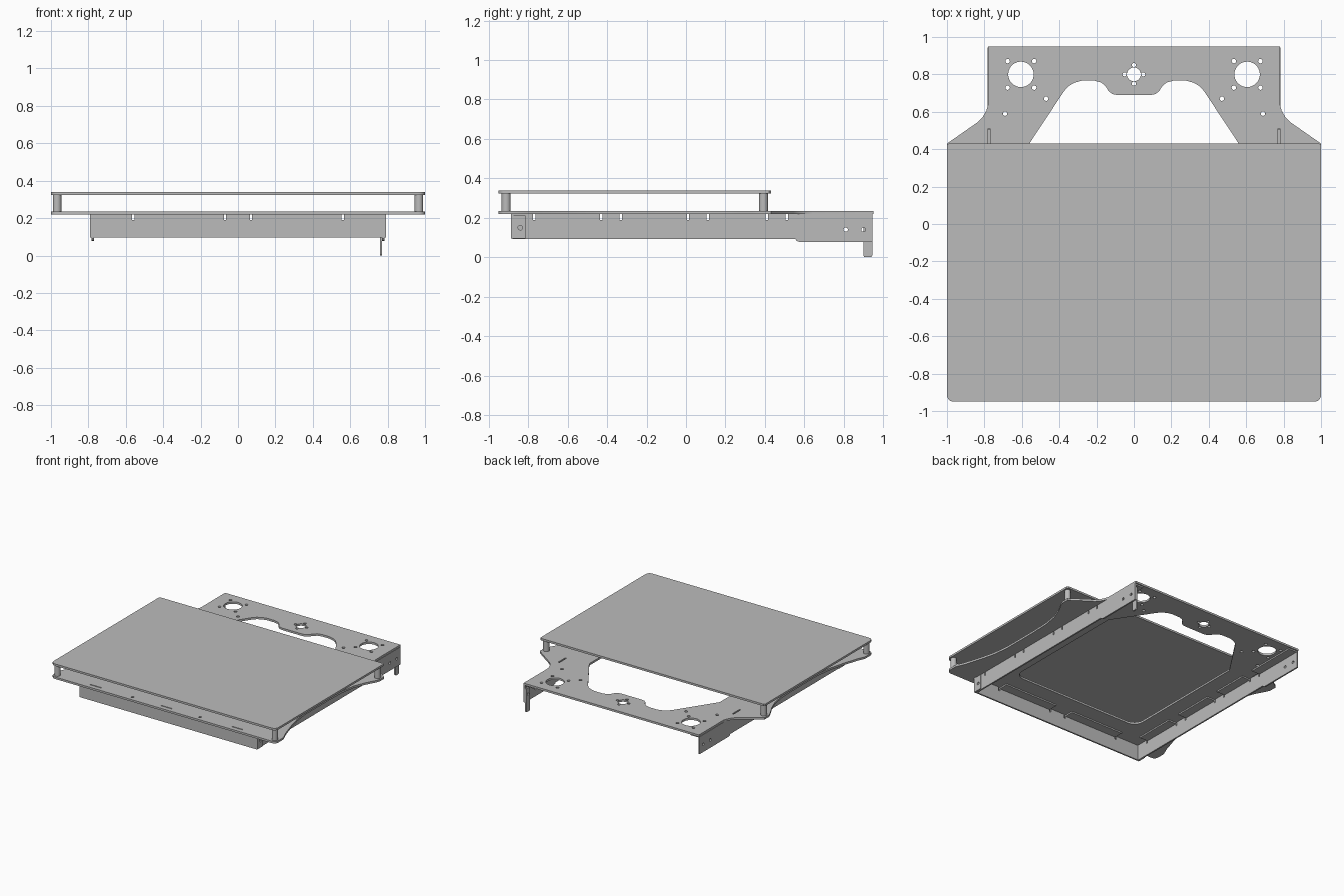
import bpy, bmesh, math
from mathutils import Matrix, Vector

if "Cube" in bpy.data.objects:
    bpy.data.objects.remove(bpy.data.objects["Cube"])

grey = bpy.data.materials.new("sheet_grey")
grey.use_nodes = True
grey.diffuse_color = (0.5, 0.5, 0.5, 1)
grey.node_tree.nodes["Principled BSDF"].inputs["Base Color"].default_value = (0.5, 0.5, 0.5, 1)

# Drawing planes: columns are where the sketch's u, v and thickness point
FLAT = Matrix.Identity(3)
SIDE = Matrix(((0, 0, 1), (1, 0, 0), (0, 1, 0)))
FRONT = Matrix(((1, 0, 0), (0, 0, -1), (0, 1, 0)))


def sheet(name, loops, offset, thick, plane=FLAT):
    """Cut a sheet from an outline plus hole loops and place it in a plane."""
    cu = bpy.data.curves.new(name + "_sketch", 'CURVE')
    cu.dimensions = '2D'
    cu.fill_mode = 'BOTH'
    cu.extrude = thick / 2
    for loop in loops:
        sp = cu.splines.new('POLY')
        sp.points.add(len(loop) - 1)
        for p, (u, v) in zip(sp.points, loop):
            p.co = (u, v, 0, 1)
        sp.use_cyclic_u = True
    tmp = bpy.data.objects.new(name + "_sketch", cu)
    bpy.context.collection.objects.link(tmp)
    dg = bpy.context.evaluated_depsgraph_get()
    me = bpy.data.meshes.new_from_object(tmp.evaluated_get(dg))
    bpy.data.objects.remove(tmp)
    bpy.data.curves.remove(cu)
    bm = bmesh.new()
    bm.from_mesh(me)
    bmesh.ops.remove_doubles(bm, verts=bm.verts, dist=0.0001)
    for v in bm.verts:
        v.co = plane @ Vector((v.co.x, v.co.y, v.co.z))
    bmesh.ops.translate(bm, verts=bm.verts, vec=offset)
    bmesh.ops.recalc_face_normals(bm, faces=bm.faces)
    bm.to_mesh(me)
    bm.free()
    me.name = name
    me.materials.clear()
    me.materials.append(grey)
    ob = bpy.data.objects.new(name, me)
    bpy.context.collection.objects.link(ob)
    return ob


def circle(u, v, r, n=20):
    return [(u + r * math.cos(2 * math.pi * i / n), v + r * math.sin(2 * math.pi * i / n)) for i in range(n)]


def rect(u0, u1, v0, v1):
    return [(u0, v0), (u1, v0), (u1, v1), (u0, v1)]


def arc(u, v, r, a0, a1, n=6):
    angles = [math.radians(a0 + (a1 - a0) * i / n) for i in range(n + 1)]
    return [(u + r * math.cos(a), v + r * math.sin(a)) for a in angles]


def mirrored(half):
    return half + [(-u, v) for u, v in reversed(half)]


def notched_top(notches, v, depth=0.028, w=0.012):
    """Top edge from high u to low u, with relief notches."""
    pts = []
    for c in sorted(notches, reverse=True):
        pts += [(c + w / 2, v), (c + w / 2, v - depth), (c - w / 2, v - depth), (c - w / 2, v)]
    return pts


# Upper plate: rounded at the front, square at the rear
top_half = [(0.99, 0.43), (1, 0.42)] + arc(0.965, -0.915, 0.035, 0, -90)
sheet("top_plate", [mirrored(top_half)], (0, 0, 0.331), 0.016)

# Lower plate: rear motor deck, wings and scooped sides
base_half = [(0.78, 0.95), (0.78, 0.64), (0.79, 0.605), (0.81, 0.57), (0.835, 0.545),
             (1, 0.43), (1, 0.37), (0.985, 0.335), (0.945, 0.26), (0.91, 0.17), (0.89, 0.05),
             (0.885, -0.1), (0.885, -0.4), (0.9, -0.53), (0.93, -0.65), (0.97, -0.78),
             (1, -0.85)] + arc(0.965, -0.915, 0.035, 0, -90)
opening = [(0.09, 0.69), (0.115, 0.695), (0.135, 0.71), (0.15, 0.735), (0.175, 0.757),
           (0.21, 0.766), (0.28, 0.766), (0.32, 0.755), (0.35, 0.737), (0.375, 0.71),
           (0.58, 0.4)] + arc(0.5, -0.59, 0.08, 0, -90)
holes = [circle(0, 0.8, 0.037, 28)]
holes += [circle(0.05 * a, 0.8 + 0.05 * b, 0.011, 12) for a, b in ((1, 0), (-1, 0), (0, 1), (0, -1))]
for s in (-1, 1):
    holes.append(circle(s * 0.605, 0.8, 0.068, 36))
    holes += [circle(s * (0.605 + 0.071 * a), 0.8 + 0.071 * b, 0.012, 14) for a in (-1, 1) for b in (-1, 1)]
    holes += [circle(s * 0.47, 0.67, 0.012, 14), circle(s * 0.69, 0.59, 0.012, 14)]
    holes.append(rect(s * 0.775 - 0.006, s * 0.775 + 0.006, 0.42, 0.51))
    holes.append(circle(s * 0.3, -0.91, 0.011, 12))
holes += [rect(c - 0.05, c + 0.05, -0.914, -0.906) for c in (-0.63, 0, 0.63)]
sheet("base_plate", [mirrored(base_half), mirrored(opening)] + holes, (0, 0, 0.226), 0.016)

# Side rails with relief notches, bolt holes and inward flanges
RAIL_TOP, RAIL_LOW = 0.218, 0.092
side_notches = (-0.77, -0.43, -0.33, 0.01, 0.11, 0.41, 0.51)
rail = [(-0.88, RAIL_LOW), (0.555, RAIL_LOW), (0.56, 0.083), (0.575, 0.078), (0.945, 0.078), (0.945, RAIL_TOP)]
rail += notched_top(side_notches, RAIL_TOP) + [(-0.88, RAIL_TOP)]
rail_holes = [circle(0.81, 0.14, 0.011, 14), circle(0.9, 0.14, 0.011, 14)]
for s, side in ((-1, "right"), (1, "left")):
    sheet(side + "_rail", [rail] + rail_holes, (s * 0.777, 0, 0), 0.012, SIDE)
    for i, (a, b) in enumerate(((-0.764, -0.436), (-0.324, 0.004), (0.116, 0.404), (0.516, 0.94))):
        lo, hi = sorted((s * 0.7, s * 0.774))
        sheet(f"{side}_flange_{i + 1}", [rect(lo, hi, a, b)], (0, 0, 0.2125), 0.011)
    # Folded end of the front rail, bolted over the side rail
    sheet(side + "_rail_lap", [rect(-0.885, -0.815, 0.095, 0.212), circle(-0.84, 0.15, 0.012, 16)],
          (s * 0.787, 0, 0), 0.008, SIDE)

# Front rail with its flanges
front_notches = (-0.56, -0.07, 0.07, 0.56)
front = [(-0.79, RAIL_LOW + 0.003), (0.79, RAIL_LOW + 0.003), (0.79, RAIL_TOP)]
front += notched_top(front_notches, RAIL_TOP) + [(-0.79, RAIL_TOP)]
sheet("front_rail", [front], (0, -0.881, 0), 0.012, FRONT)
for i, (a, b) in enumerate(((-0.554, -0.076), (0.076, 0.554))):
    sheet(f"front_flange_{i + 1}", [rect(a, b, -0.88, -0.8)], (0, 0, 0.2125), 0.011)

# Stop tab hanging from the rear of the left rail
tab = [(0.945, 0.19), (0.9, 0.19)] + arc(0.91, 0.01, 0.01, 180, 270, 4) + arc(0.935, 0.01, 0.01, 270, 360, 4)
sheet("stop_tab", [tab, circle(0.922, 0.14, 0.01, 12)], (0.765, 0, 0), 0.012, SIDE)

# Round standoffs between the plates
for s, side in ((-1, "right"), (1, "left")):
    for y, end in ((-0.912, "front"), (0.393, "rear")):
        sheet(f"{end}_{side}_standoff", [circle(s * 0.967, y, 0.023, 32)], (0, 0, 0.2785), 0.092)

# Smooth the round walls and keep the sheet edges crisp
bpy.ops.object.select_all(action='DESELECT')
for ob in bpy.context.collection.objects:
    if ob.type == 'MESH' and grey.name in ob.data.materials:
        ob.select_set(True)
        bpy.context.view_layer.objects.active = ob
bpy.ops.object.shade_smooth_by_angle(angle=math.radians(35))
